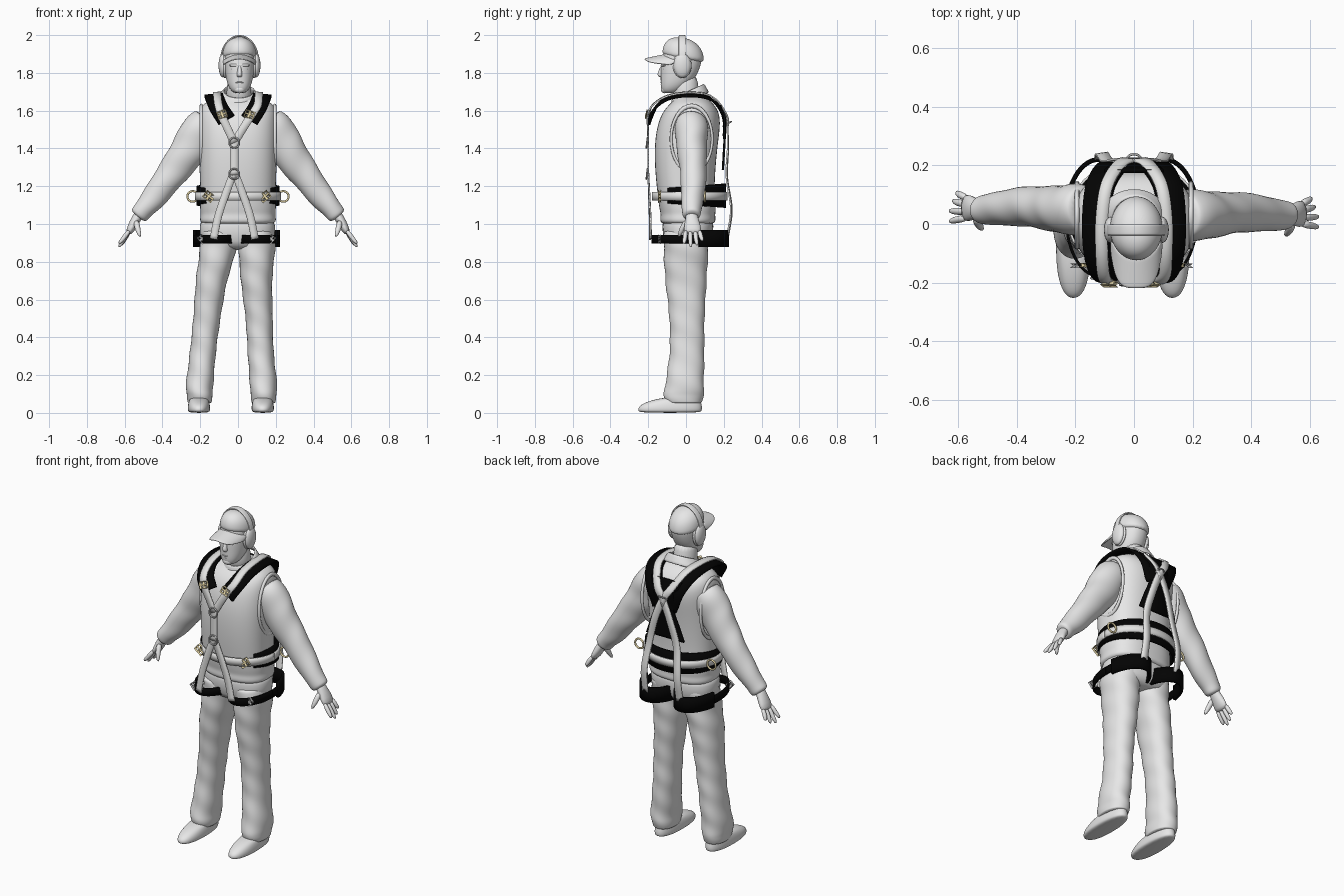
import bpy, bmesh, math
from mathutils import Vector

if "Cube" in bpy.data.objects:
    bpy.data.objects.remove(bpy.data.objects["Cube"])


def material(name, rgb):
    m = bpy.data.materials.new(name)
    m.use_nodes = True
    m.diffuse_color = (*rgb, 1)
    m.node_tree.nodes["Principled BSDF"].inputs["Base Color"].default_value = (*rgb, 1)
    return m


BODY = material("body grey", (.85, .85, .85))
WEB = material("webbing grey", (.78, .78, .77))
BLACK = material("padding black", (.001, .001, .001))
BRASS = material("buckle brass", (.85, .73, .42))
STEEL = material("ring steel", (.5, .5, .5))
SIDES = ((1, "left"), (-1, "right"))


def finish(bm, name, mat, sub=0, solid=0):
    bmesh.ops.recalc_face_normals(bm, faces=bm.faces)
    for f in bm.faces:
        f.smooth = True
    mesh = bpy.data.meshes.new(name)
    bm.to_mesh(mesh)
    bm.free()
    mesh.materials.append(mat)
    ob = bpy.data.objects.new(name, mesh)
    bpy.context.collection.objects.link(ob)
    if solid:
        mod = ob.modifiers.new("thickness", "SOLIDIFY")
        mod.thickness, mod.offset = solid, 0
    if sub:
        mod = ob.modifiers.new("smooth", "SUBSURF")
        mod.levels = mod.render_levels = sub
    return ob


def spline(pts, steps=6):
    """Smooth curve through points of any dimension."""
    p = [Vector(q) for q in pts]
    p = [2 * p[0] - p[1]] + p + [2 * p[-1] - p[-2]]
    out = []
    for a, b, c, d in zip(p, p[1:], p[2:], p[3:]):
        for i in range(steps):
            t = i / steps
            out.append(b + (c - a) * t / 2 + (2 * a - 5 * b + 4 * c - d) * t * t / 2
                       + (3 * b - a - 3 * c + d) * t ** 3 / 2)
    return out + [p[-2]]


def skin(bm, rows, closed):
    for a, b in zip(rows, rows[1:]):
        n = len(a)
        for i in range(n if closed else n - 1):
            j = (i + 1) % n
            bm.faces.new((a[i], a[j], b[j], b[i]))


def loft(name, rings, mat=BODY, n=20, power=2, flat=True, caps=True,
         tilt=0, wrinkle=0, solid=0, sub=1):
    """Skin over oval rings (x, y, z, rx, ry), level or square to the path."""
    bm, rows = bmesh.new(), []
    path = [Vector(r[:3]) for r in rings]
    for k, (x, y, z, rx, ry) in enumerate(rings):
        u, v = Vector((1, 0, 0)), Vector((0, 1, tilt))
        if not flat:
            axis = (path[min(k + 1, len(path) - 1)] - path[max(k - 1, 0)]).normalized()
            v = (Vector((0, 1, 0)) - axis * axis.y).normalized()
            u = v.cross(axis)
        row = []
        for i in range(n):
            a = math.tau * i / n
            c, s = math.cos(a), math.sin(a)
            f = 1 + wrinkle * math.sin(2 * a + 45 * z)
            c, s = (math.copysign(abs(w) ** (2 / power), w) * f for w in (c, s))
            row.append(bm.verts.new(path[k] + u * rx * c + v * ry * s))
        rows.append(row)
    skin(bm, rows, True)
    if caps:
        bm.faces.new(rows[0])
        bm.faces.new(rows[-1])
    return finish(bm, name, mat, sub, solid)


def strap(name, pts, mat, thick=.008, centre=0, spread=.3, steps=6):
    """Flat band along points (x, y, z, width), facing away from the body."""
    bm, rows = bmesh.new(), []
    line = spline(pts, steps)
    for k, q in enumerate(line):
        p = q.xyz
        t = line[min(k + 1, len(line) - 1)].xyz - line[max(k - 1, 0)].xyz
        out = Vector(((p.x - centre) * spread, p.y - .02, max(0, p.z - 1.5) * 2))
        side = t.cross(out).normalized() * q.w / 2
        rows.append([bm.verts.new(p + side * e) for e in (-1, 0, 1)])
    skin(bm, rows, False)
    return finish(bm, name, mat, 0, thick)


def oval(cx, cy, z, rx, ry, width, start=0, end=360, n=32):
    """Band points round an oval; angles run from +x towards the back."""
    angles = [math.radians(start + (end - start) * i / n) for i in range(n + 1)]
    return [(cx + rx * math.cos(a), cy + ry * math.sin(a), z, width(math.sin(a))) for a in angles]


def ball(name, loc, scale, mat=BODY):
    bm = bmesh.new()
    bmesh.ops.create_uvsphere(bm, u_segments=24, v_segments=14, radius=1)
    ob = finish(bm, name, mat)
    ob.location, ob.scale = loc, scale
    return ob


def ring(name, loc, rot, mat, major=.027, minor=.0045, scale=(1, 1, 1)):
    bpy.ops.mesh.primitive_torus_add(location=loc, rotation=rot, major_radius=major,
                                     minor_radius=minor, major_segments=32, minor_segments=8)
    ob = bpy.context.object
    ob.name, ob.scale = name, scale
    ob.data.materials.append(mat)
    bpy.ops.object.shade_smooth()


def buckle(name, loc, yaw, roll, mat, size=.026, lean=90):
    """Framed two-window buckle, upright and facing the front before turning."""
    bm = bmesh.new()
    bmesh.ops.create_grid(bm, x_segments=2, y_segments=2, size=size)
    ob = finish(bm, name, mat)
    ob.location, ob.scale = loc, (1.1, .85, 1)
    ob.rotation_mode = "ZXY"
    ob.rotation_euler = (math.radians(lean), math.radians(roll), math.radians(yaw))
    mod = ob.modifiers.new("frame", "WIREFRAME")
    mod.thickness = .015


# Vest, trousers seat, neck and collar
loft("vest", [(0, .01, .99, .19, .135), (0, .01, 1.02, .205, .15), (0, .01, 1.05, .197, .143),
              (0, .01, 1.08, .203, .152), (0, 0, 1.15, .2, .15), (0, -.005, 1.28, .203, .16),
              (0, 0, 1.42, .207, .168), (0, .015, 1.52, .207, .168), (0, .025, 1.59, .205, .152),
              (0, .03, 1.635, .19, .118), (0, .03, 1.66, .14, .088), (0, .02, 1.685, .08, .07)],
     power=2.5, n=28, sub=2)
loft("trouser_seat", [(-.003, .01, z, r, d) for z, r, d in
                      ((.86, .16, .1), (.9, .2, .13), (1, .205, .14), (1.04, .19, .13))], power=2.4)
loft("neck", [(.005, .01, 1.62, .075, .075), (.005, -.005, 1.7, .064, .07),
              (.005, -.005, 1.8, .063, .072)])
loft("collar", [(0, .02, 1.65, .12, .1), (.003, .015, 1.68, .095, .088),
                (.005, .012, 1.705, .08, .082)], caps=False, tilt=.45, solid=.012)

# Head and face
HX = .008
loft("head", [(HX, y, z, a, b) for y, z, a, b in
              ((-.085, 1.692, .025, .03), (-.078, 1.705, .045, .052), (-.06, 1.735, .063, .075),
               (-.04, 1.78, .074, .095), (-.03, 1.83, .079, .106), (-.022, 1.87, .082, .108),
               (-.018, 1.92, .08, .1), (-.015, 1.95, .05, .06))], power=2.2, sub=2)
loft("nose", [(HX, -.125, 1.84, .009, .008), (HX, -.133, 1.81, .012, .014),
              (HX, -.137, 1.787, .017, .018), (HX, -.127, 1.776, .012, .012)], n=10, sub=2)
ball("brow", (HX, -.112, 1.84), (.055, .022, .012))
ball("chin", (HX, -.113, 1.712), (.028, .02, .02))
ball("upper_lip", (HX, -.125, 1.75), (.026, .011, .006))
ball("lower_lip", (HX, -.122, 1.74), (.022, .012, .007))
for s, side in SIDES:
    ball(side + "_eye", (HX + s * .032, -.112, 1.82), (.015, .012, .007))

# Cap with an arched bill
loft("cap", [(HX, -.015, z, a, b) for z, a, b in
             ((1.865, .09, .11), (1.9, .092, .112), (1.94, .083, .1), (1.97, .058, .072),
              (1.986, .025, .03))], tilt=-.18, n=24, sub=2)
bm = bmesh.new()
bmesh.ops.create_grid(bm, x_segments=16, y_segments=6, size=1)
for vert in bm.verts:
    u, v = vert.co.x, (vert.co.y + 1) / 2
    root, tip = math.sqrt(1 - .95 * u * u), math.sqrt(1 - .9 * u ** 4)
    vert.co = HX + .088 * u, -.015 - root * .1 * (1 - v) - tip * .205 * v, 1.895 - .022 * v - .032 * u * u
finish(bm, "cap_bill", BODY, 1, .008)

# Ear defenders
arc = [math.pi * i / 16 for i in range(17)]
loft("headband", [(HX + .098 * math.cos(a), -.02, 1.87 + .126 * math.sin(a), .005, .019)
                  for a in arc], n=12, power=4, flat=False)
for s, side in SIDES:
    ball(side + "_ear_cup", (HX + s * .088, -.02, 1.84), (.023, .045, .064))
    ball(side + "_ear_cushion", (HX + s * .077, -.02, 1.84), (.018, .05, .068))

# Arms and hands
for s, side in SIDES:
    dy = 0 if s > 0 else .02
    arm = [(.16, .03, 1.55, .075, .078), (.195, .03, 1.51, .098, .088), (.24, .03, 1.425, .101, .084),
           (.3, .035, 1.335, .09, .075), (.36, .04, 1.255, .079, .07), (.44, .035, 1.147, .067, .062),
           (.497, .03, 1.08, .055, .052), (.522, .03, 1.048, .05, .047), (.53, .03, 1.038, .03, .035)]
    loft(side + "_sleeve", [(s * r[0], r[1] + dy, *r[2:]) for r in spline(arm, 3)],
         flat=False, wrinkle=.03)
    ring(side + "_armhole", (s * .195, .03, 1.45), (0, math.pi / 2, 0), BODY, .13, .009, (1.35, .84, 1))

    def limb(name, pts):
        loft(side + name, [(s * x, y + dy, z, a, b) for x, y, z, a, b in pts], n=12, flat=False)

    limb("_palm", ((.51, .03, 1.07, .027, .033), (.538, .03, 1.03, .026, .034),
                   (.562, .035, .985, .025, .048), (.582, .035, .945, .017, .048)))
    for i, (base, tip, low) in enumerate(((0, -.012, .895), (.022, .025, .876),
                                          (.047, .06, .885), (.07, .09, .91))):
        end = .632 - .013 * max(0, i - 1)
        limb("_finger_%d" % (i + 1), ((.572, base, .97, .013, .013),
             ((.59 + end) / 2, (base + tip) / 2, (.94 + low) / 2, .013, .013),
             (end, tip, low, .007, .007)))
    limb("_thumb", ((.54, .008, 1.02, .017, .017), (.532, -.022, .975, .016, .015),
                    (.517, -.04, .93, .008, .008)))

# Trouser legs and shoes
LEGS = {"left": (.1, .098, .112, .12, .135), "right": (-.105, -.14, -.165, -.186, -.203)}
for side, (hip, thigh, knee, shin, ankle) in LEGS.items():
    leg = [(hip, .005, .97, .09, .12), (hip, 0, .87, .098, .12), (thigh, 0, .7, .084, .11),
           (knee, .005, .5, .073, .094), (shin, .005, .32, .07, .093),
           (ankle, -.008, .15, .073, .103), (ankle, -.012, .09, .07, .105), (ankle, -.01, .05, .062, .095)]
    loft(side + "_trouser_leg", spline(leg, 5), wrinkle=.035, power=2.2)
    toe = ankle - .004
    loft(side + "_shoe", [(toe, y, z, a, b) for y, z, a, b in
                          ((-.085, 0, .05, .16), (-.085, .012, .06, .172), (-.083, .035, .06, .17),
                           (-.065, .06, .055, .145), (-.02, .085, .045, .09))], power=2.3, sub=2)

# Shoulder pads, crossing webs and back plate
for s, side in SIDES:
    strap(side + "_shoulder_pad", [(s * x, y, z, .098) for x, y, z in
          ((.06, -.188, 1.55), (.1, -.165, 1.612), (.123, -.095, 1.665), (.128, .02, 1.683),
           (.115, .13, 1.662), (.075, .195, 1.58), (.03, .205, 1.47))], BLACK, .014)
    strap(side + "_shoulder_web", [(s * x - shift, y, z, .042) for x, y, z, shift in
          ((0, -.2, 1.43, .02), (.07, -.2, 1.56, .01), (.102, -.18, 1.625, 0), (.11, -.1, 1.678, 0),
           (.11, .02, 1.696, 0), (.092, .135, 1.676, 0), (.045, .208, 1.59, 0), (0, .22, 1.52, 0),
           (-.05, .222, 1.4, 0), (-.09, .216, 1.25, 0), (-.11, .24, 1.08, 0), (-.115, .222, .94, 0))], WEB)
    strap(side + "_front_leg_web", [(-.02 + s * x, y, z, .04) for x, y, z in
          ((0, -.2, 1.28), (.045, -.195, 1.16), (.085, -.19, 1.04), (.11, -.188, .92))], WEB)
    buckle(side + "_chest_buckle", (s * .072 - .012, -.205, 1.58), 0, s * 20, BRASS, .024, 75)
strap("back_plate", [(0, .18, 1.63, .2), (0, .203, 1.55, .15), (0, .205, 1.47, .12),
                     (0, .2, 1.37, .19), (0, .195, 1.285, .25)], BLACK, .012)
strap("chest_web", [(-.02, -.2, z, .045) for z in (1.44, 1.36, 1.26)], WEB)
for z in (1.43, 1.265):
    ring("chest_ring", (-.02, -.207, z), (math.radians(84), 0, 0), STEEL)
ring("back_ring", (0, .218, 1.53), (math.radians(30), 0, 0), STEEL, .024)

# Waist belt
strap("belt_pad", oval(0, .02, 1.15, .214, .185, lambda a: .1 + .028 * a, -38, 218),
      BLACK, .014, spread=1, steps=2)
strap("belt_web", oval(0, .02, 1.146, .224, .196, lambda a: .045), WEB, spread=1, steps=2)
for s, side in SIDES:
    buckle(side + "_belt_buckle", (s * .148 - .006, -.14, 1.146), s * 38, 0, BRASS)
    ring(side + "_hip_ring", (s * .24, .1, 1.146), (math.pi / 2, 0, 0), BRASS, .028, .0055)

# Leg loops
for s, side in SIDES:
    cx = s * .113 - .008
    strap(side + "_leg_loop", oval(cx, .02, .92, .11, .198, lambda a: .045), BLACK, .01, cx, 1, 2)
    strap(side + "_leg_pad", oval(cx, .02, .923, .113, .2, lambda a: .088, 14, 166),
          BLACK, .016, cx, 1, 2)
    buckle(side + "_leg_buckle", (cx + s * .07, -.142, .92), s * 50, 0, STEEL, .02)
